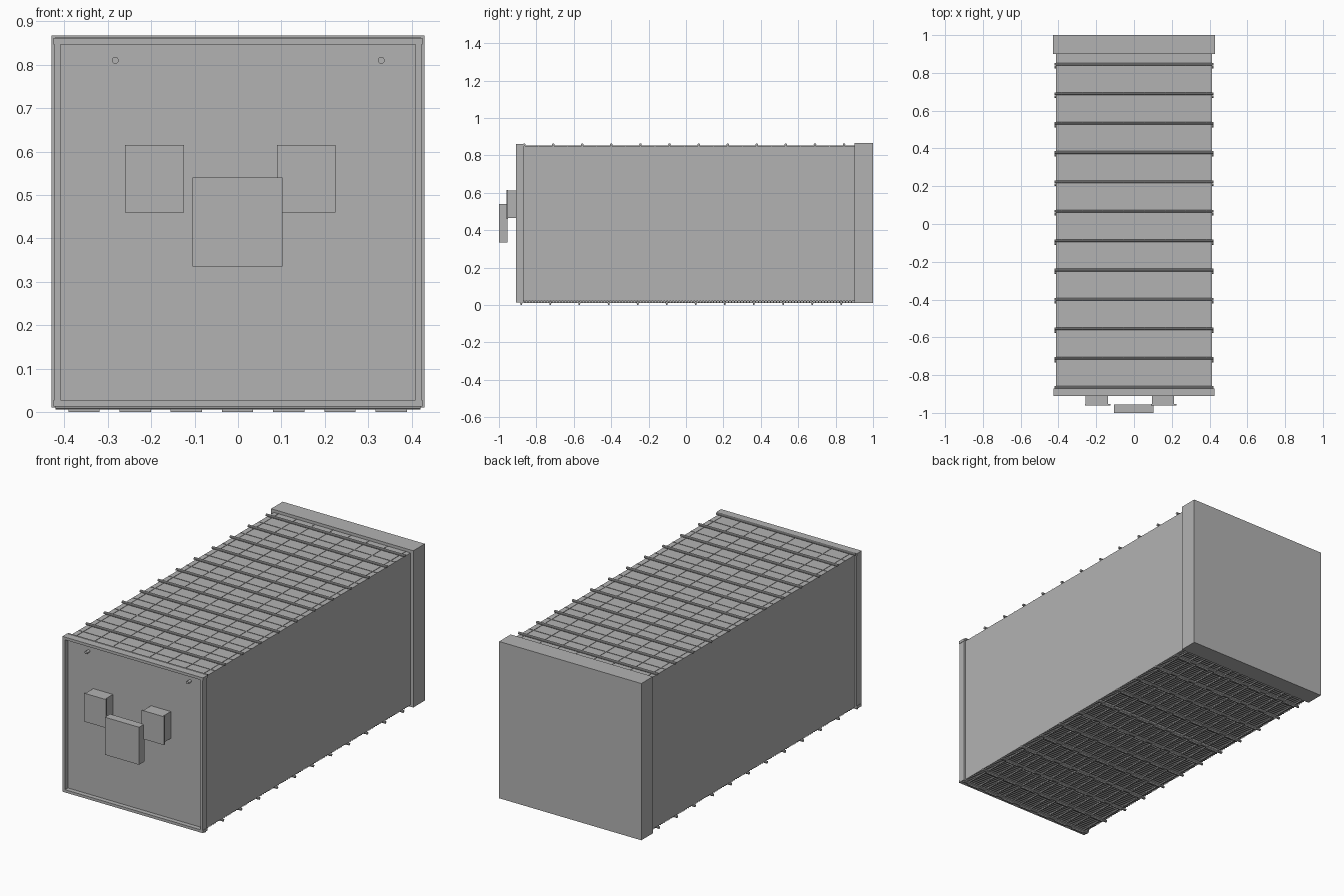
import bpy
import bmesh
from mathutils import Matrix, Vector

if "Cube" in bpy.data.objects:
    bpy.data.objects.remove(bpy.data.objects["Cube"], do_unlink=True)

grey = bpy.data.materials.new("plain_grey")
grey.use_nodes = True
COLOUR = (0.45, 0.45, 0.45, 1)
grey.diffuse_color = COLOUR
grey.node_tree.nodes["Principled BSDF"].inputs["Base Color"].default_value = COLOUR


def add_box(bm, x, y, z):
    """Add a box given its (low, high) span on each axis."""
    size = [s[1] - s[0] for s in (x, y, z)]
    centre = Vector([(s[0] + s[1]) / 2 for s in (x, y, z)])
    bmesh.ops.create_cube(bm, size=1, matrix=Matrix.Translation(centre) @ Matrix.Diagonal((*size, 1)))


def add_rod(bm, centre, radius, length, axis, sides=10):
    turn = Matrix.Rotation(1.570796, 4, "Y" if axis == "X" else "X")
    bmesh.ops.create_cone(bm, cap_ends=True, segments=sides, radius1=radius, radius2=radius,
                          depth=length, matrix=Matrix.Translation(centre) @ turn)


def finish(name, bm):
    mesh = bpy.data.meshes.new(name)
    bm.to_mesh(mesh)
    bm.free()
    mesh.materials.append(grey)
    obj = bpy.data.objects.new(name, mesh)
    bpy.context.collection.objects.link(obj)
    return obj


def boxes(name, *spans):
    bm = bmesh.new()
    for span in spans:
        add_box(bm, *span)
    return finish(name, bm)


# Main body and rear block
boxes("body", ((-0.413, 0.413), (-0.885, 0.9), (0.02, 0.851)))
boxes("rear_block", ((-0.43, 0.43), (0.9, 1.0), (0.01, 0.867)))

# Raised frame around the front panel
depth = (-0.91, -0.87)
boxes("front_frame",
      ((-0.423, -0.409), depth, (0.028, 0.847)),
      ((0.409, 0.423), depth, (0.028, 0.847)),
      ((-0.425, 0.425), depth, (0.847, 0.862)),
      ((-0.425, 0.425), depth, (0.013, 0.028)))

# Front fittings, each side box with a slightly wider face plate
for name, low, high in (("right_front_box", -0.26, -0.125), ("left_front_box", 0.09, 0.225)):
    boxes(name,
          ((low + 0.004, high - 0.012), (-0.955, -0.88), (0.465, 0.612)),
          ((low, high), (-0.96, -0.952), (0.46, 0.615)))
boxes("centre_front_box", ((-0.105, 0.102), (-1.0, -0.955), (0.335, 0.54)))
bm = bmesh.new()
for x in (-0.283, 0.33):
    add_rod(bm, (x, -0.893, 0.81), 0.008, 0.034, "Y", 12)
finish("front_pegs", bm)

# Cross ribs over the roof and under the floor
PITCH = 0.1555
roof_ribs = bmesh.new()
floor_ribs = bmesh.new()
for i in range(12):
    y = 0.845 - i * PITCH
    add_rod(roof_ribs, (0, y, 0.857), 0.007, 0.84, "X")
    add_rod(floor_ribs, (0, y - 0.015, 0.012), 0.007, 0.84, "X")
finish("roof_ribs", roof_ribs)
finish("floor_ribs", floor_ribs)

# Low roof grid between the ribs
roof_grid = bmesh.new()
for i in range(8):
    x = -0.385 + i * 0.11
    add_box(roof_grid, (x - 0.0015, x + 0.0015), (-0.87, 0.9), (0.85, 0.853))
for i in range(11):
    y = 0.845 - (i + 0.5) * PITCH
    add_box(roof_grid, (-0.413, 0.413), (y - 0.0015, y + 0.0015), (0.85, 0.853))
finish("roof_grid", roof_grid)

# Fine floor slats carried by lengthwise runners
floor_slats = bmesh.new()
for i in range(110):
    y = -0.86 + i * 0.016
    add_box(floor_slats, (-0.41, 0.41), (y - 0.003, y + 0.003), (0.014, 0.021))
finish("floor_slats", floor_slats)
runners = bmesh.new()
for i in range(7):
    x = -0.355 + i * 0.118
    for edge in (x - 0.034, x + 0.034):
        add_box(runners, (edge - 0.003, edge + 0.003), (-0.87, 0.9), (0.01, 0.021))
    # Foot strips beneath the ribs
    for j in range(12):
        y = 0.83 - j * PITCH
        add_box(runners, (x - 0.036, x + 0.036), (y - 0.004, y + 0.004), (0.0, 0.01))
finish("floor_runners", runners)
